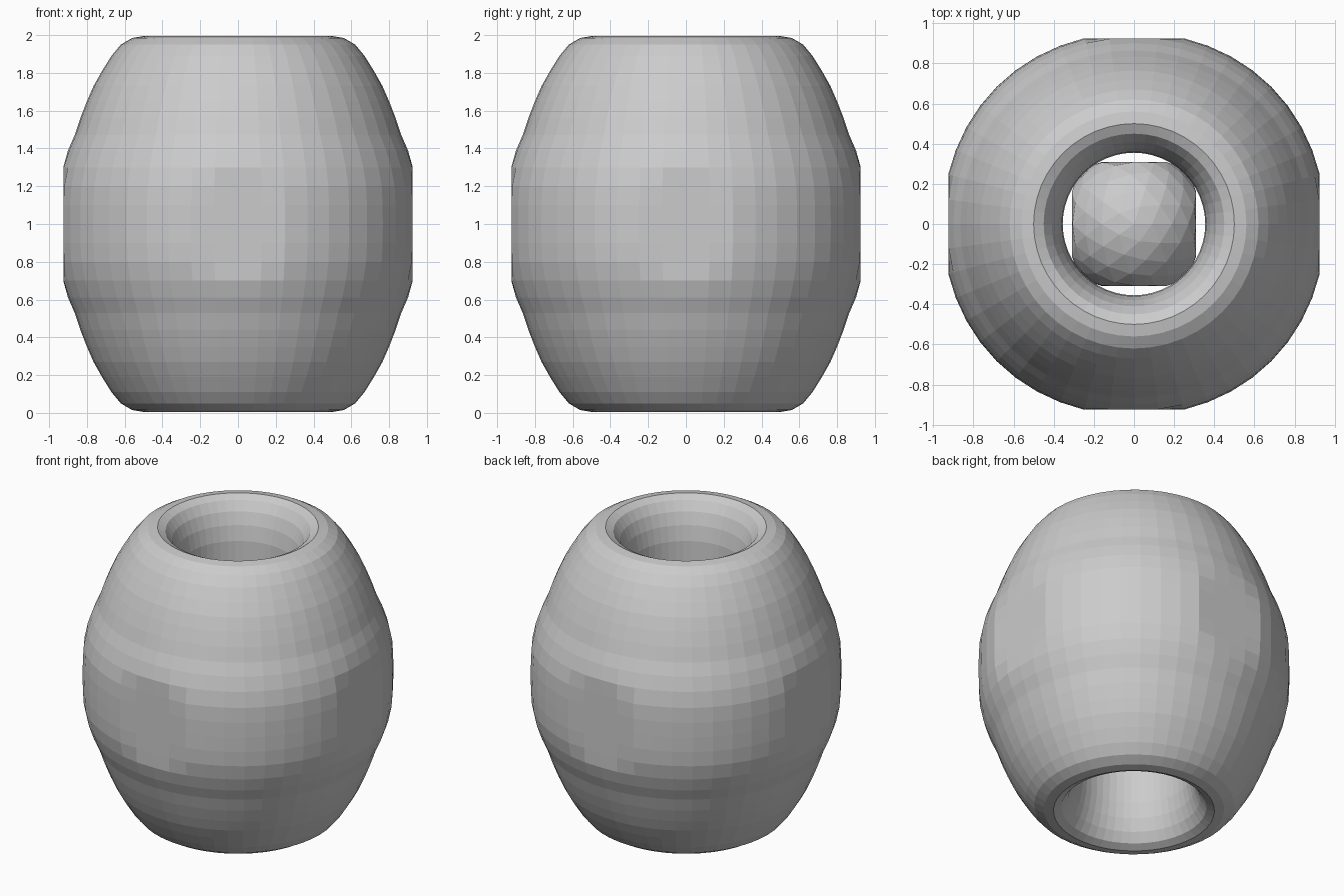
import bpy, bmesh, math

if "Cube" in bpy.data.objects:
    bpy.data.objects.remove(bpy.data.objects["Cube"])

grey = bpy.data.materials.new("stone grey")
grey.use_nodes = True
colour = (0.6, 0.6, 0.6, 1)
grey.diffuse_color = colour
grey.node_tree.nodes["Principled BSDF"].inputs["Base Color"].default_value = colour


def add_object(name, bm):
    bmesh.ops.recalc_face_normals(bm, faces=bm.faces)
    mesh = bpy.data.meshes.new(name)
    bm.to_mesh(mesh)
    bm.free()
    mesh.materials.append(grey)
    obj = bpy.data.objects.new(name, mesh)
    bpy.context.collection.objects.link(obj)
    return obj


# Upper half profile as (radius, height above the middle), equator to tunnel
half = [(0.955, 0.0), (0.955, 0.1), (0.95, 0.2), (0.93, 0.3), (0.9, 0.39),
        (0.865, 0.47), (0.835, 0.56), (0.8, 0.65), (0.765, 0.73), (0.72, 0.81),
        (0.67, 0.89), (0.62, 0.95), (0.56, 0.985), (0.5, 0.995), (0.45, 0.97),
        (0.41, 0.91), (0.38, 0.83), (0.36, 0.73), (0.355, 0.6), (0.36, 0.4),
        (0.36, 0.2), (0.36, 0.0)]
loop = half + [(r, -z) for r, z in half[-2:0:-1]]

# Barrel bead: revolved ring with four flattened sides
SEGMENTS = 48
FLAT = 0.925
bm = bmesh.new()
rings = []
for i in range(SEGMENTS):
    a = 2 * math.pi * i / SEGMENTS
    corner = math.sin(2 * a) ** 2
    ring = []
    for r, z in loop:
        if r > 0.6:
            r += 0.012 * corner * (1 - abs(z))
        x, y = r * math.cos(a), r * math.sin(a)
        x = max(-FLAT, min(FLAT, x))
        y = max(-FLAT, min(FLAT, y))
        ring.append(bm.verts.new((x, y, z + 1)))
    rings.append(ring)
n = len(loop)
for i in range(SEGMENTS):
    p, q = rings[i], rings[(i + 1) % SEGMENTS]
    for j in range(n):
        k = (j + 1) % n
        bm.faces.new((p[j], q[j], q[k], p[k]))
add_object("barrel_bead", bm)

# Inner ball: a sphere with squared-off sides, loose in the tunnel
bm = bmesh.new()
bmesh.ops.create_icosphere(bm, subdivisions=3, radius=0.36)
for v in bm.verts:
    v.co.x = max(-0.31, min(0.31, v.co.x))
    v.co.y = max(-0.31, min(0.31, v.co.y))
    v.co.z += 1
add_object("inner_ball", bm)
